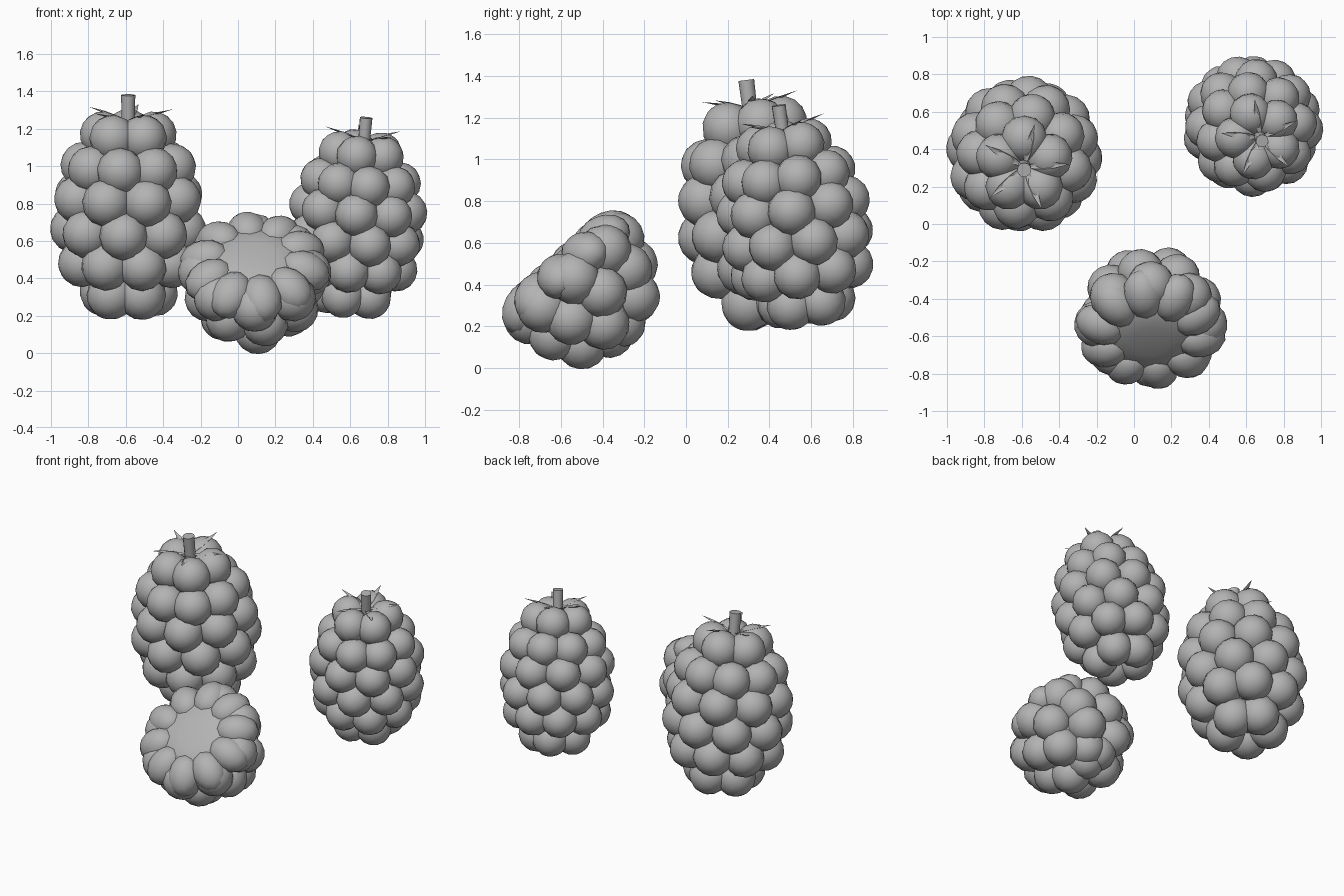
import bpy, bmesh, math
from mathutils import Vector, Matrix, Euler

if "Cube" in bpy.data.objects:
    bpy.data.objects.remove(bpy.data.objects["Cube"])

mat = bpy.data.materials.new("berry grey")
mat.diffuse_color = (0.45, 0.45, 0.45, 1)
mat.use_nodes = True
mat.node_tree.nodes["Principled BSDF"].inputs["Base Color"].default_value = mat.diffuse_color


def finish(bm, name, frame, smooth=True):
    """Turn a bmesh built in berry space into a placed object."""
    bmesh.ops.recalc_face_normals(bm, faces=bm.faces)
    me = bpy.data.meshes.new(name)
    for f in bm.faces:
        f.smooth = smooth
    bm.to_mesh(me)
    bm.free()
    me.materials.append(mat)
    ob = bpy.data.objects.new(name, me)
    ob.matrix_world = frame
    bpy.context.collection.objects.link(ob)
    return ob


def drupelets(name, rows, frame):
    """Rings of small globes; row = height, ring radius, count, phase, globe radius."""
    bm = bmesh.new()
    for z, ring, count, phase, rad in rows:
        for i in range(count):
            a = math.radians(phase) + math.tau * i / count
            p = Vector((ring * math.cos(a), ring * math.sin(a), z))
            out = Vector((p.x, p.y, z * 0.4))
            turn = out.to_track_quat('Z', 'Y').to_matrix().to_4x4()
            bmesh.ops.create_uvsphere(bm, u_segments=12, v_segments=8, radius=rad * 1.01,
                                      matrix=Matrix.Translation(p) @ turn)
    finish(bm, name, frame)


def core(name, frame, z, rx, rz):
    bm = bmesh.new()
    bmesh.ops.create_uvsphere(bm, u_segments=16, v_segments=10, radius=1,
                              matrix=Matrix.Translation((0, 0, z)) @ Matrix.Diagonal((rx, rx, rz, 1)))
    finish(bm, name, frame)


def stem_and_sepals(name, frame):
    # short stalk
    bm = bmesh.new()
    bmesh.ops.create_cone(bm, cap_ends=True, segments=12, radius1=0.034, radius2=0.038,
                          depth=0.22, matrix=Matrix.Translation((0, 0, 0.54)))
    stalk = finish(bm, name + "_stem", frame, False)
    for f in stalk.data.polygons:
        f.use_smooth = len(f.vertices) == 4
    # five narrow folded leaves
    bm = bmesh.new()
    for i in range(5):
        rot = Matrix.Rotation(math.radians(5 + 72 * i), 4, 'Z')
        prev = None
        for r, z, w in ((0.02, 0.51, 0.010), (0.09, 0.525, 0.018),
                        (0.16, 0.545, 0.016), (0.24, 0.57, 0.001)):
            cur = [bm.verts.new(rot @ Vector((r, s * w, z + abs(s) * w * 0.6))) for s in (-1, 0, 1)]
            if prev:
                for k in (0, 1):
                    bm.faces.new((prev[k], prev[k + 1], cur[k + 1], cur[k]))
            prev = cur
    finish(bm, name + "_sepals", frame)


# two upright berries
whole_rows = [(0.43, 0.14, 5, 90, 0.125), (0.265, 0.238, 8, -100, 0.127),
              (0.10, 0.283, 8, -69, 0.13), (-0.075, 0.288, 8, -95, 0.13),
              (-0.245, 0.255, 8, -73, 0.13), (-0.415, 0.14, 5, 85, 0.13)]
for name, loc, tilt, spin, size in (
        ("left_berry", (-0.587, 0.368, 0.735), (7, 0), 0, 1.0),
        ("right_berry", (0.635, 0.525, 0.685), (8, 5), 22.5, 0.895)):
    frame = (Matrix.Translation(loc)
             @ Euler((math.radians(tilt[0]), math.radians(tilt[1]), 0)).to_matrix().to_4x4()
             @ Matrix.Rotation(math.radians(spin), 4, 'Z') @ Matrix.Scale(size, 4))
    drupelets(name + "_drupelets", whole_rows, frame)
    core(name + "_core", frame, 0, 0.28, 0.46)
    stem_and_sepals(name, frame)

# front berry lying back, its open end facing front and up
frame = Matrix.Translation((0.09, -0.64, 0.545)) @ Matrix.Rotation(math.radians(42), 4, 'X')
open_rows = [(-0.155, 0.282, 8, 0, 0.127), (-0.29, 0.255, 8, 12, 0.125),
             (-0.41, 0.18, 5, -13, 0.125), (-0.46, 0.05, 3, 30, 0.12)]
drupelets("front_berry_drupelets", open_rows, frame)
core("front_berry_core", frame, -0.27, 0.27, 0.24)

# flattened petals round the open rim
bm = bmesh.new()
for i in range(10):
    turn = Matrix.Rotation(math.radians(-82 + 36 * i), 4, 'Z')
    bmesh.ops.create_uvsphere(bm, u_segments=12, v_segments=8, radius=1,
                              matrix=turn @ Matrix.Translation((0.272, 0, -0.10))
                              @ Matrix.Rotation(math.radians(20), 4, 'Y')
                              @ Matrix.Diagonal((0.138, 0.11, 0.10, 1)))
finish(bm, "front_berry_rim", frame)

# low domed cap filling the open end
bm = bmesh.new()
prev = None
for r, z in ((0.27, -0.12), (0.255, -0.06), (0.20, -0.028), (0.10, -0.012)):
    cur = [bm.verts.new((r * math.cos(math.tau * i / 20), r * math.sin(math.tau * i / 20), z))
           for i in range(20)]
    if prev:
        for i in range(20):
            j = (i + 1) % 20
            bm.faces.new((prev[i], prev[j], cur[j], cur[i]))
    prev = cur
bm.faces.new(prev)
finish(bm, "front_berry_open_end", frame)
